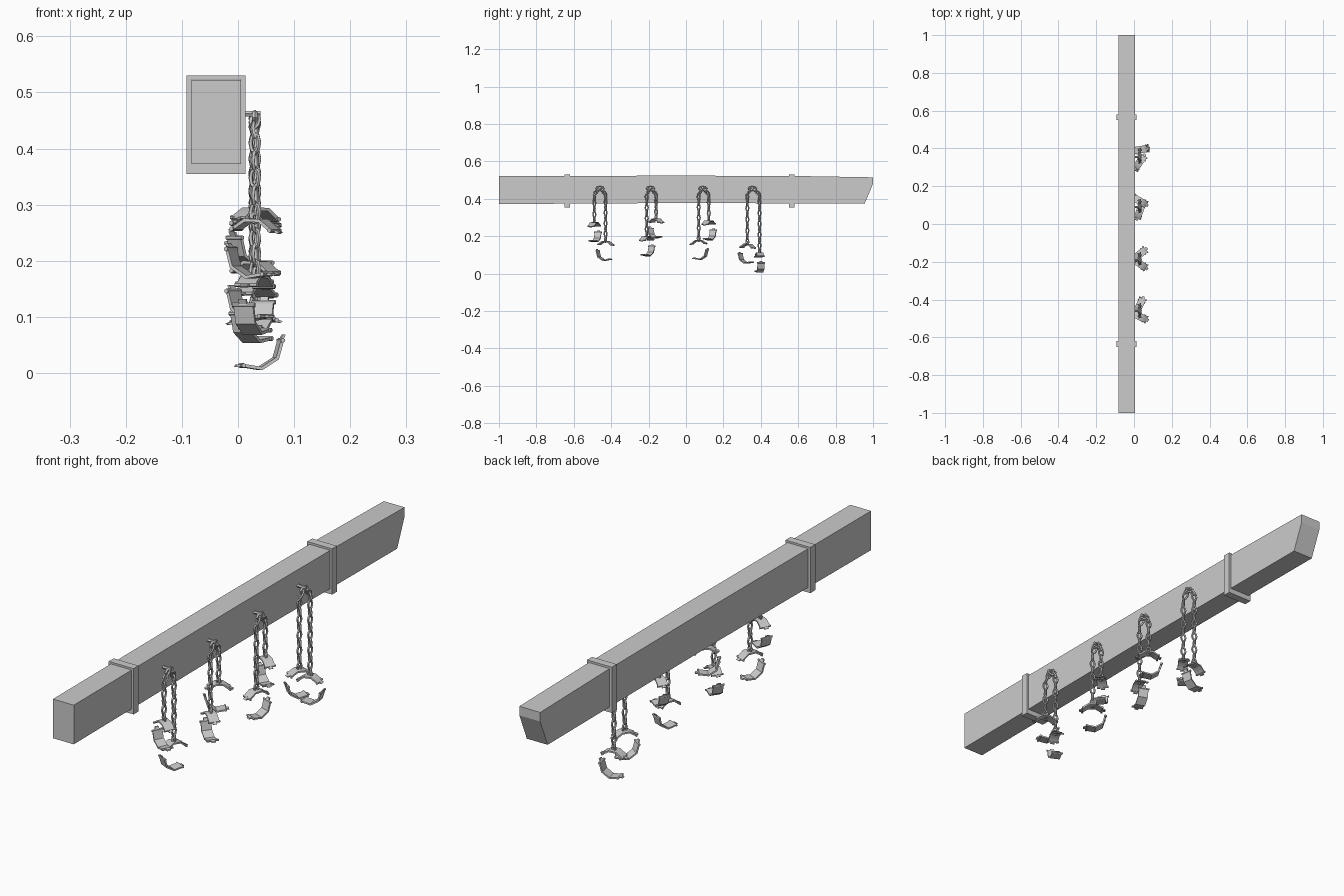
import bpy, bmesh
from math import sin, cos, radians, pi
from mathutils import Matrix, Vector

if "Cube" in bpy.data.objects:
    bpy.data.objects.remove(bpy.data.objects["Cube"])


def finish(bm, name, smooth=None):
    bmesh.ops.recalc_face_normals(bm, faces=bm.faces)
    me = bpy.data.meshes.new(name)
    bm.to_mesh(me)
    bm.free()
    if smooth:
        me.shade_smooth()
        me.set_sharp_from_angle(angle=radians(smooth))
    ob = bpy.data.objects.new(name, me)
    bpy.context.collection.objects.link(ob)
    return ob


def prism(bm, pts, offset, m=Matrix()):
    """Closed solid from a polygon swept along an offset."""
    a = [bm.verts.new(m @ Vector(p)) for p in pts]
    b = [bm.verts.new(m @ (Vector(p) + Vector(offset))) for p in pts]
    n = len(pts)
    bm.faces.new(a)
    bm.faces.new(b[::-1])
    for i in range(n):
        bm.faces.new((a[i], b[i], b[(i + 1) % n], a[(i + 1) % n]))


def tube_ring(bm, m, length, width, rad, seg=8, sides=5):
    """Oval link: long axis z, flat in the xz plane."""
    rings = []
    for i in range(seg):
        a = 2 * pi * i / seg
        out = Vector((cos(a), 0, sin(a)))
        c = Vector((cos(a) * (width / 2 - rad), 0, sin(a) * (length / 2 - rad)))
        rings.append([bm.verts.new(m @ (c + rad * (out * cos(2 * pi * j / sides)
                      + Vector((0, sin(2 * pi * j / sides), 0))))) for j in range(sides)])
    for i in range(seg):
        p, q = rings[i], rings[(i + 1) % seg]
        for j in range(sides):
            k = (j + 1) % sides
            bm.faces.new((p[j], p[k], q[k], q[j]))


def cylinder(bm, m, rad, depth):
    bmesh.ops.create_cone(bm, cap_ends=True, segments=6, radius1=rad,
                          radius2=rad, depth=depth, matrix=m)


# wooden beam with one chamfered end
bm = bmesh.new()
prism(bm, [(-.083, y, z) for y, z in ((-1, .372), (0, .378), (.955, .374), (1, .48),
      (1, .515), (.6, .522), (0, .524), (-1, .522))], (.088, 0, 0))
finish(bm, "beam")

# iron bands around the beam
for i, y in enumerate((-.635, .565)):
    bm = bmesh.new()
    for x0, x1, z0, z1 in ((-.092, .013, .52, .53), (-.092, .013, .355, .376),
                           (-.092, -.082, .355, .53), (.004, .013, .355, .53)):
        prism(bm, [(x0, y - .015, z0), (x1, y - .015, z0), (x1, y - .015, z1),
                   (x0, y - .015, z1)], (0, .03, 0))
    finish(bm, f"beam_band_{i + 1}")

CX = .03


def chain(name, y0, y1, z_end):
    pts = [Vector((CX, y0, .458)), Vector((CX, y1, .425)), Vector((CX, y1, z_end - .01))]
    bm = bmesh.new()
    k = 0
    for p, q in zip(pts, pts[1:]):
        d = q - p
        n = max(1, round(d.length / .029))
        rot = d.to_track_quat('Z', 'Y').to_matrix().to_4x4()
        for i in range(n):
            c = p + d * ((i + .5) / n)
            roll = Matrix.Rotation(radians(25 + 90 * (k % 2)), 4, 'Z')
            tube_ring(bm, Matrix.Translation(c) @ rot @ roll, .041, .025, .0042)
            k += 1
    finish(bm, name, 50)


def half_cuff(bm, m, a0, a1, r=.05, t=.006, w=.038):
    angs = [radians(a0 + (a1 - a0) * i / 3) for i in range(4)]
    outer = [(r * cos(a), -w / 2, r * sin(a)) for a in angs]
    inner = [((r - t) * cos(a), -w / 2, (r - t) * sin(a)) for a in angs]
    prism(bm, outer + inner[::-1], (0, w, 0), m)
    # narrow lug and pin at each end of the plate
    for a, s in ((angs[0], -1), (angs[-1], 1)):
        n, tg = Vector((cos(a), 0, sin(a))), Vector((-sin(a), 0, cos(a))) * s
        c, v = n * (r - t / 2), Vector((0, w * .4, 0))
        prism(bm, [c - n * .003 - v / 2, c + n * .003 - v / 2,
                   c + n * .009 + tg * .01 - v / 2, c + n * .004 + tg * .01 - v / 2], v, m)
        pin = Matrix.Translation(c) @ Matrix.Rotation(pi / 2, 4, 'X')
        cylinder(bm, m @ pin, .0042, w * 1.15)


def shackle(name, y, z_bot, yaw):
    m = Matrix.Translation((CX, y, z_bot + .052)) @ Matrix.Rotation(radians(yaw), 4, 'Z')
    bm = bmesh.new()
    half_cuff(bm, m @ Matrix.Translation((0, 0, .01)), 35, 140)
    half_cuff(bm, m, 175, 300)
    tube_ring(bm, m @ Matrix.Translation((0, 0, .06)), .026, .02, .004)
    finish(bm, name, 40)


# hanging sets: centre y, then (chain y, shackle bottom z, shackle yaw) twice
sets = [(-.46, (-.49, .165, -25), (-.43, .065, 65)),
        (-.19, (-.21, .09, -35), (-.16, .185, 40)),
        (.09, (.068, .07, 250), (.122, .175, -30)),
        (.355, (.328, .05, 55), (.393, 0.002, 190))]
for i, (yc, *pair) in enumerate(sets, 1):
    # staple driven into the beam, holding both chains
    bm = bmesh.new()
    cylinder(bm, Matrix.Translation((.015, yc, .462)) @ Matrix.Rotation(pi / 2, 4, 'Y'),
             .006, .05)
    tube_ring(bm, Matrix.Translation((CX, yc, .455)) @ Matrix.Rotation(pi / 2, 4, 'Z')
              @ Matrix.Rotation(pi / 2, 4, 'Y'), .05, .028, .005)
    finish(bm, f"staple_{i}", 50)
    for side, (y, zb, yaw) in zip(("left", "right"), pair):
        chain(f"chain_{i}_{side}", yc, y, zb + .115)
        shackle(f"shackle_{i}_{side}", y, zb, yaw)
